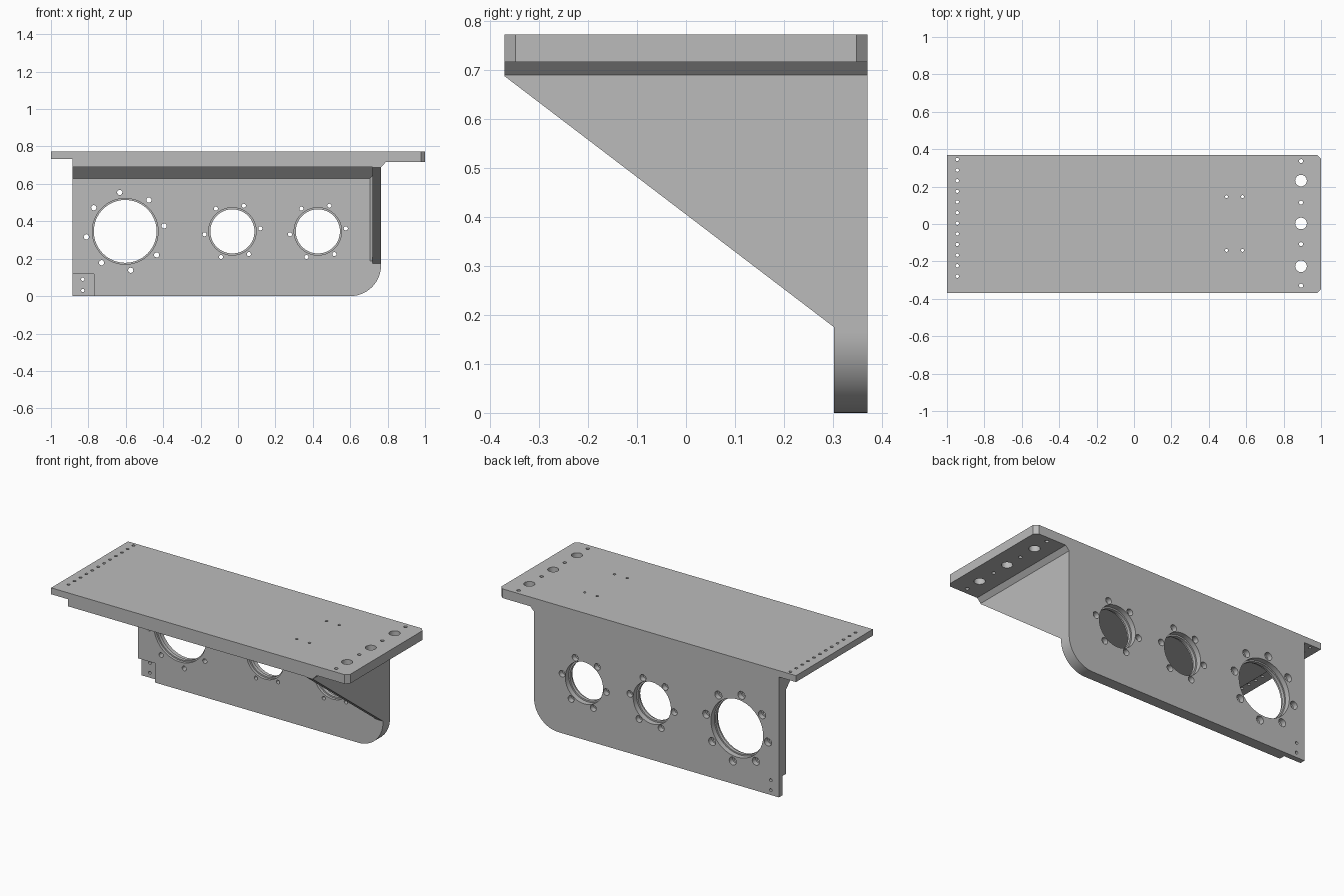
import bpy, bmesh, math
from mathutils import Matrix, Vector

if "Cube" in bpy.data.objects:
    bpy.data.objects.remove(bpy.data.objects["Cube"], do_unlink=True)

grey = bpy.data.materials.new("machined grey")
grey.use_nodes = True
colour = (0.5, 0.5, 0.5, 1)
grey.diffuse_color = colour
grey.node_tree.nodes["Principled BSDF"].inputs["Base Color"].default_value = colour


def add_object(name, bm):
    bmesh.ops.recalc_face_normals(bm, faces=bm.faces)
    mesh = bpy.data.meshes.new(name)
    bm.to_mesh(mesh)
    bm.free()
    mesh.materials.append(grey)
    ob = bpy.data.objects.new(name, mesh)
    bpy.context.collection.objects.link(ob)
    return ob


def prism(name, profile, axis, start, end):
    """Extrude a 2D profile along an axis; the profile uses the other two axes in order."""
    bm = bmesh.new()
    points = []
    for p in profile:
        co = list(p)
        co.insert(axis, start)
        points.append(bm.verts.new(co))
    face = bm.faces.new(points)
    out = bmesh.ops.extrude_face_region(bm, geom=[face])
    move = Vector((0, 0, 0))
    move[axis] = end - start
    bmesh.ops.translate(bm, vec=move,
                        verts=[g for g in out["geom"] if isinstance(g, bmesh.types.BMVert)])
    return add_object(name, bm)


def stepped_pin(bm, matrix, steps, sides):
    """Closed lathe solid from (radius, height) steps along local z."""
    rings = [[bm.verts.new(matrix @ Vector((r * math.cos(a), r * math.sin(a), h)))
              for a in (2 * math.pi * i / sides for i in range(sides))] for r, h in steps]
    for low, high in zip(rings, rings[1:]):
        for i in range(sides):
            j = (i + 1) % sides
            bm.faces.new((low[i], low[j], high[j], high[i]))
    bm.faces.new(rings[0][::-1])
    bm.faces.new(rings[-1])


def carve(ob, cutter):
    mod = ob.modifiers.new("cut", "BOOLEAN")
    mod.operation, mod.solver, mod.object = "DIFFERENCE", "EXACT", cutter
    graph = bpy.context.evaluated_depsgraph_get()
    mesh = bpy.data.meshes.new_from_object(ob.evaluated_get(graph))
    ob.modifiers.clear()
    ob.data = mesh
    bpy.data.objects.remove(cutter, do_unlink=True)


FRONT, BACK = -0.37, 0.37
WALL = 0.302               # front face of the rear wall
LEFT, RIGHT = -0.885, 0.765
UNDER, TOP = 0.69, 0.772   # thick part of the top plate

# Top plate with thinner end flanges
top_plate = prism("top_plate", [(-1, TOP), (-1, 0.733), (LEFT, 0.733), (LEFT, UNDER),
                                (RIGHT, UNDER), (0.79, 0.716), (1, 0.716), (1, TOP)],
                  1, FRONT, BACK)

# Clipped corners on the wide flange
for s in (-1, 1):
    corner = prism("corner_cutter", [(0.978, s * 0.38), (0.978, s * 0.37), (1, s * 0.348),
                                     (1.02, s * 0.348), (1.02, s * 0.38)], 2, 0.6, 0.9)
    carve(top_plate, corner)

# Holes through the top plate
bm = bmesh.new()
holes = [(-0.945, 0.345 - 0.0568 * i, 0.009) for i in range(12)]
holes += [(0.893, 0.003 + 0.229 * i, 0.031) for i in (-1, 0, 1)]
holes += [(0.893, 0.003 + 0.111 * i, 0.011) for i in (-3, -1, 1, 3)]
holes += [(x, y, 0.008) for x in (0.495, 0.58) for y in (-0.141, 0.146)]
for x, y, r in holes:
    stepped_pin(bm, Matrix.Translation((x, y, 0)), [(r, 0.6), (r, 0.9)], 32 if r > 0.02 else 16)
carve(top_plate, add_object("plate_hole_cutter", bm))

# Rear wall with one rounded lower corner
R = 0.165
arc = [(RIGHT - R + R * math.sin(a), R - R * math.cos(a))
       for a in (math.pi / 2 * i / 16 for i in range(17))]
rear_wall = prism("rear_wall", [(LEFT, UNDER), (LEFT, 0)] + arc + [(RIGHT, UNDER)], 1, WALL, BACK)

# Recessed pad in the lower corner
carve(rear_wall, prism("pad_cutter", [(-1, -0.1), (-0.77, -0.1), (-0.77, 0.117), (-1, 0.117)],
                       1, 0.2, 0.337))

# Stepped bores with bolt circles, counterbored from the back
bm = bmesh.new()


def wall_hole(x, z, r, front_r, back_r, sides):
    turn = Matrix.Translation((x, 0, z)) @ Matrix.Rotation(-math.pi / 2, 4, "X")
    stepped_pin(bm, turn, [(front_r, 0.25), (front_r, 0.318), (r, 0.318), (r, 0.338),
                           (back_r, 0.338), (back_r, 0.42)], sides)


for x, bore, lip, ring, count, turn, bolt, head in (
        (-0.603, 0.176, 0.168, 0.21, 8, 8, 0.014, 0.024),
        (-0.03, 0.127, 0.118, 0.15, 6, 6, 0.011, 0.02),
        (0.427, 0.127, 0.118, 0.15, 6, 6, 0.011, 0.02)):
    wall_hole(x, 0.346, lip, bore, bore, 64)
    for i in range(count):
        a = math.radians(turn) + 2 * math.pi * i / count
        wall_hole(x + ring * math.cos(a), 0.346 + ring * math.sin(a), bolt, bolt * 1.001, head, 20)
for z in (0.03, 0.09):
    wall_hole(-0.83, z, 0.009, 0.00901, 0.00901, 16)
carve(rear_wall, add_object("wall_hole_cutter", bm))

# Sloped side gusset
gusset = prism("side_gusset", [(FRONT, UNDER), (FRONT, 0.687), (WALL, 0.175), (WALL, UNDER)],
               0, 0.72, RIGHT)

# Reinforcing strips in the inner corners
plate_strip = prism("plate_corner_strip", [(WALL, 0.63), (WALL, UNDER), (WALL - 0.06, UNDER)],
                    0, LEFT, 0.72)
gusset_strip = prism("gusset_corner_strip", [(0.72, WALL), (0.705, WALL), (0.72, WALL - 0.015)],
                     2, 0.187, UNDER)

# Smooth the round surfaces, keep machined edges sharp
bpy.ops.object.select_all(action="DESELECT")
for ob in (top_plate, rear_wall, gusset, plate_strip, gusset_strip):
    ob.select_set(True)
bpy.context.view_layer.objects.active = top_plate
bpy.ops.object.shade_smooth_by_angle(angle=math.radians(30))
